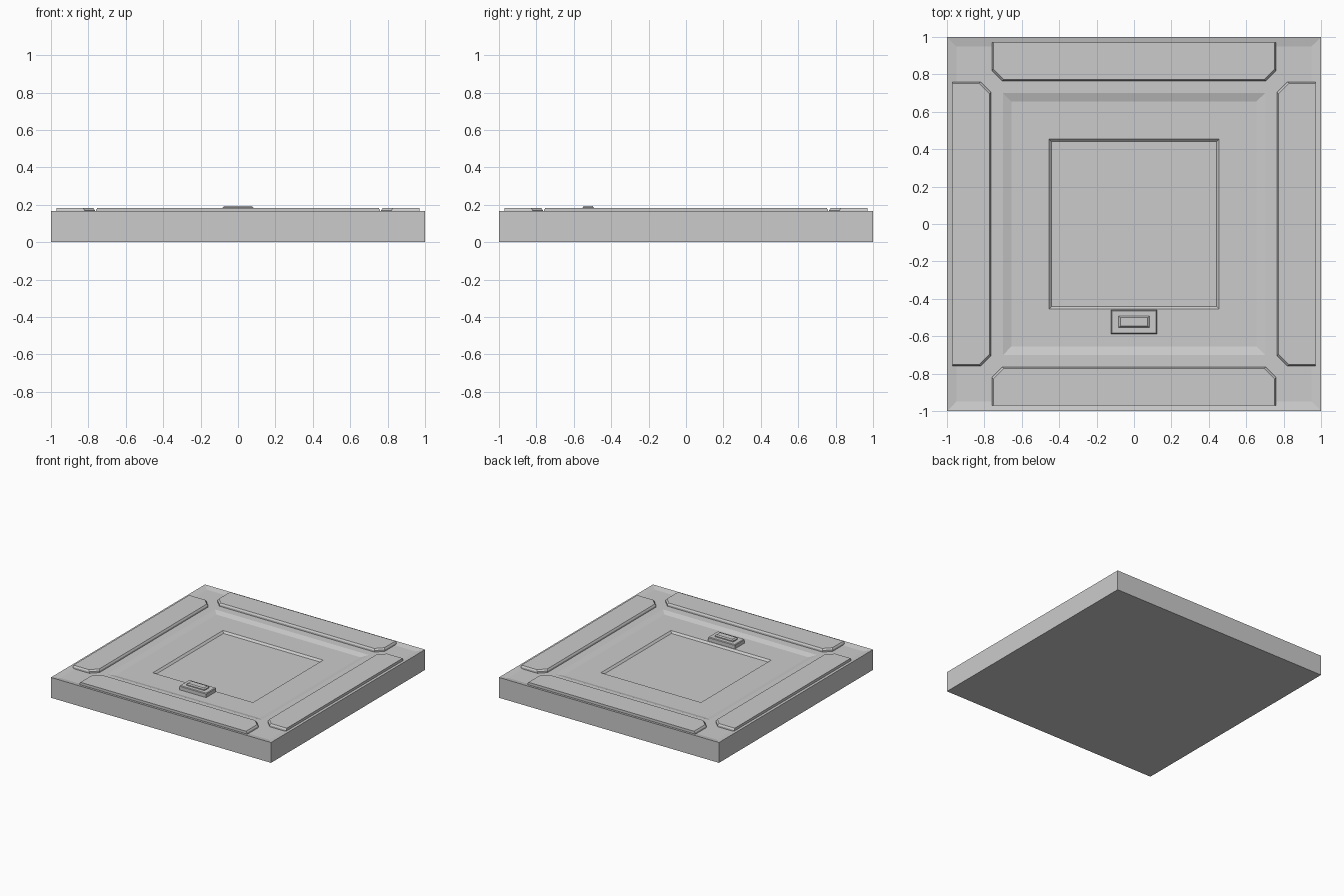
import bpy, bmesh
from math import pi
from mathutils import Matrix

if "Cube" in bpy.data.objects:
    bpy.data.objects.remove(bpy.data.objects["Cube"])


def make_object(name, bm):
    bmesh.ops.recalc_face_normals(bm, faces=bm.faces)
    mesh = bpy.data.meshes.new(name)
    bm.to_mesh(mesh)
    bm.free()
    obj = bpy.data.objects.new(name, mesh)
    bpy.context.collection.objects.link(obj)
    return obj


def loft(name, rings):
    """Stack closed rings of (x, y, z) points, capped at both ends."""
    bm = bmesh.new()
    loops = [[bm.verts.new(p) for p in ring] for ring in rings]
    for a, b in zip(loops, loops[1:]):
        for i in range(len(a)):
            j = (i + 1) % len(a)
            bm.faces.new((a[i], a[j], b[j], b[i]))
    bm.faces.new(loops[0][::-1])
    bm.faces.new(loops[-1])
    return make_object(name, bm)


def rect(hx, hy, z, cy=0):
    return [(-hx, cy - hy, z), (hx, cy - hy, z), (hx, cy + hy, z), (-hx, cy + hy, z)]


# Slab with a shallow dished top stepping inward
steps = [(1, 0), (1, 0.167), (0.95, 0.157), (0.70, 0.157),
         (0.655, 0.143), (0.455, 0.143), (0.44, 0.128)]
loft("floor_slab", [rect(h, h, z) for h, z in steps])


# Raised border pads with clipped inner corners, one per side
def pad_ring(z, t):
    w, inner, c = 0.76 - t, -0.765 - t, 0.055
    return [(-w, -0.97, z), (w, -0.97, z), (w, inner - c, z),
            (w - c, inner, z), (-w + c, inner, z), (-w, inner - c, z)]


for i, side in enumerate(("front", "right", "back", "left")):
    pad = loft(side + "_border_pad", [pad_ring(0.14, 0), pad_ring(0.17, 0), pad_ring(0.182, 0.008)])
    pad.data.transform(Matrix.Rotation(i * pi / 2, 4, 'Z'))

# Latch: base plate and tapered raised grip
loft("latch_plate", [rect(0.122, 0.064, 0.13, -0.523), rect(0.122, 0.064, 0.172, -0.523),
                     rect(0.117, 0.059, 0.177, -0.523)])
loft("latch_grip", [rect(0.083, 0.03, 0.16, -0.523), rect(0.083, 0.03, 0.185, -0.523),
                    rect(0.073, 0.023, 0.194, -0.523)])
